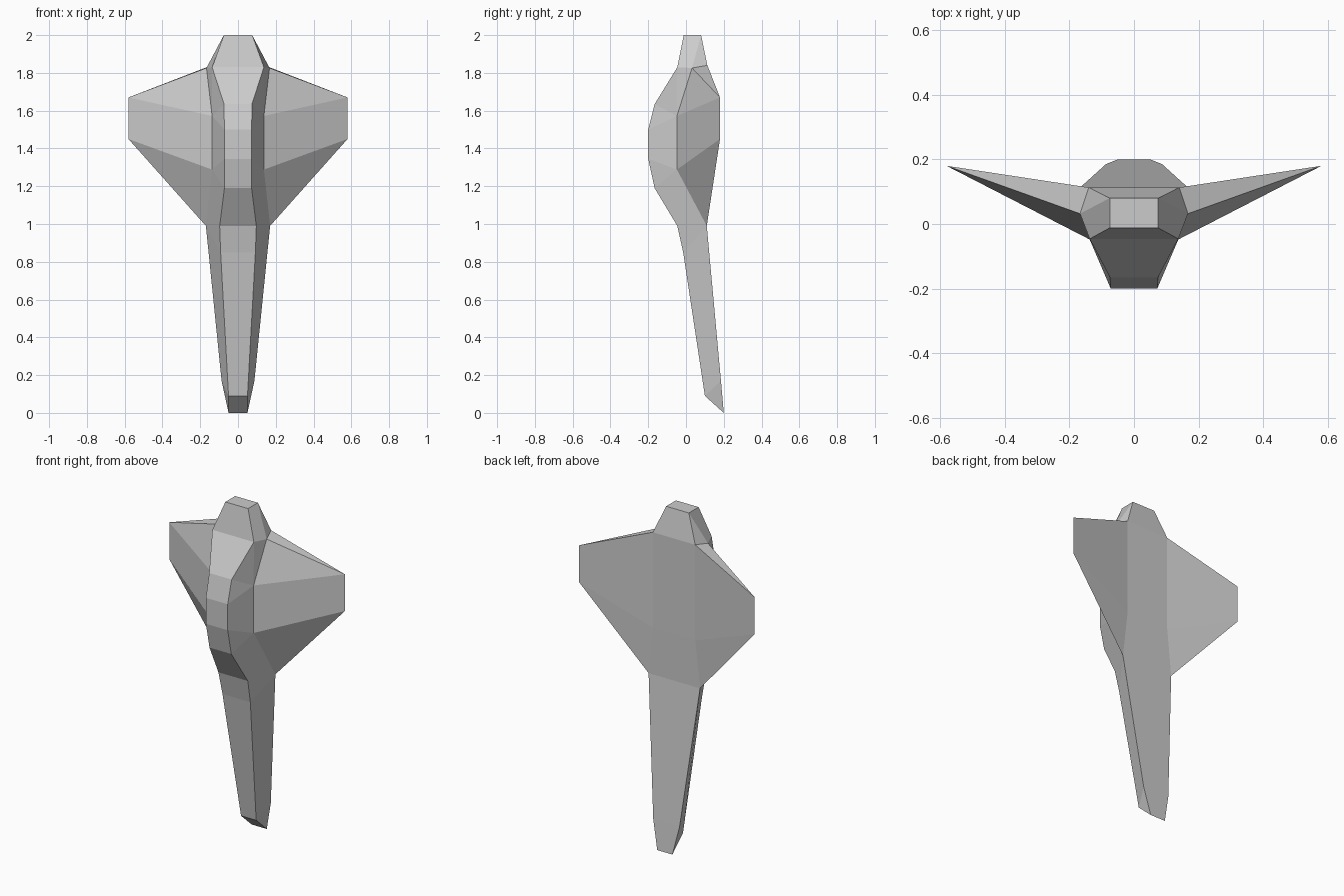
import bpy, bmesh
from mathutils import Vector

if "Cube" in bpy.data.objects:
    bpy.data.objects.remove(bpy.data.objects["Cube"])

# Edge lines of the right half, nose (top) to tail (bottom)
front = [(.075, -.012, 2), (.137, -.046, 1.83), (.074, -.166, 1.635), (.072, -.2, 1.5),
         (.072, -.2, 1.345), (.072, -.166, 1.19), (.097, -.046, .99), (.092, -.015, .85),
         (.05, .1, .09)]
back = [(.075, .08, 2), (.14, .113, 1.84), (.14, .113, 1.27), (.17, .11, .99),
        (.087, .185, .17), (.05, .2, 0)]
cheek = (.167, .032, 1.826)                              # side corner behind the nose
root_top, root_low = (.137, -.048, 1.572), (.137, -.048, 1.288)
tip_top, tip_low = (.58, .18, 1.67), (.58, .18, 1.45)
waist = back[3]

bm = bmesh.new()


def face(*pts):
    bm.faces.new([bm.verts.new(Vector(p)) for p in pts])


def both(*pts):
    """Face on the right side plus its mirror image."""
    face(*pts)
    face(*[(-x, y, z) for x, y, z in reversed(pts)])


def strip(line):
    """Panels running across the centre between an edge line and its mirror."""
    for (x, y, z), (u, v, w) in zip(line, line[1:]):
        face((-x, y, z), (-u, v, w), (u, v, w), (x, y, z))


# Front strip, back strip, nose cap and tail cap
strip(front)
strip(back[::-1])
strip([back[0], front[0]])
strip([front[-1], back[-1]])

# Nose sides
both(front[0], front[1], cheek, back[0])
both(back[0], cheek, back[1])

# Bulged hull sides
both(front[1], front[2], root_top)
both(front[2], front[3], root_top)
both(front[3], front[4], root_low, root_top)
both(front[4], front[5], root_low)
both(front[5], front[6], waist, root_low)

# Tail sides
both(front[6], front[7], waist)
both(front[7], front[8], back[4], waist)
both(front[8], back[5], back[4])

# Wings: front panels, leading edge and back panels
both(front[1], root_top, cheek)
both(root_top, tip_top, cheek)
both(root_top, root_low, tip_low, tip_top)
both(root_low, waist, tip_low)
both(cheek, tip_top, back[1])
both(back[1], tip_top, back[2])
both(tip_top, tip_low, back[2])
both(tip_low, waist, back[2])

bmesh.ops.remove_doubles(bm, verts=bm.verts[:], dist=.0005)
bmesh.ops.recalc_face_normals(bm, faces=bm.faces[:])
mesh = bpy.data.meshes.new("winged_hull")
bm.to_mesh(mesh)
bm.free()
bpy.context.collection.objects.link(bpy.data.objects.new("winged_hull", mesh))
